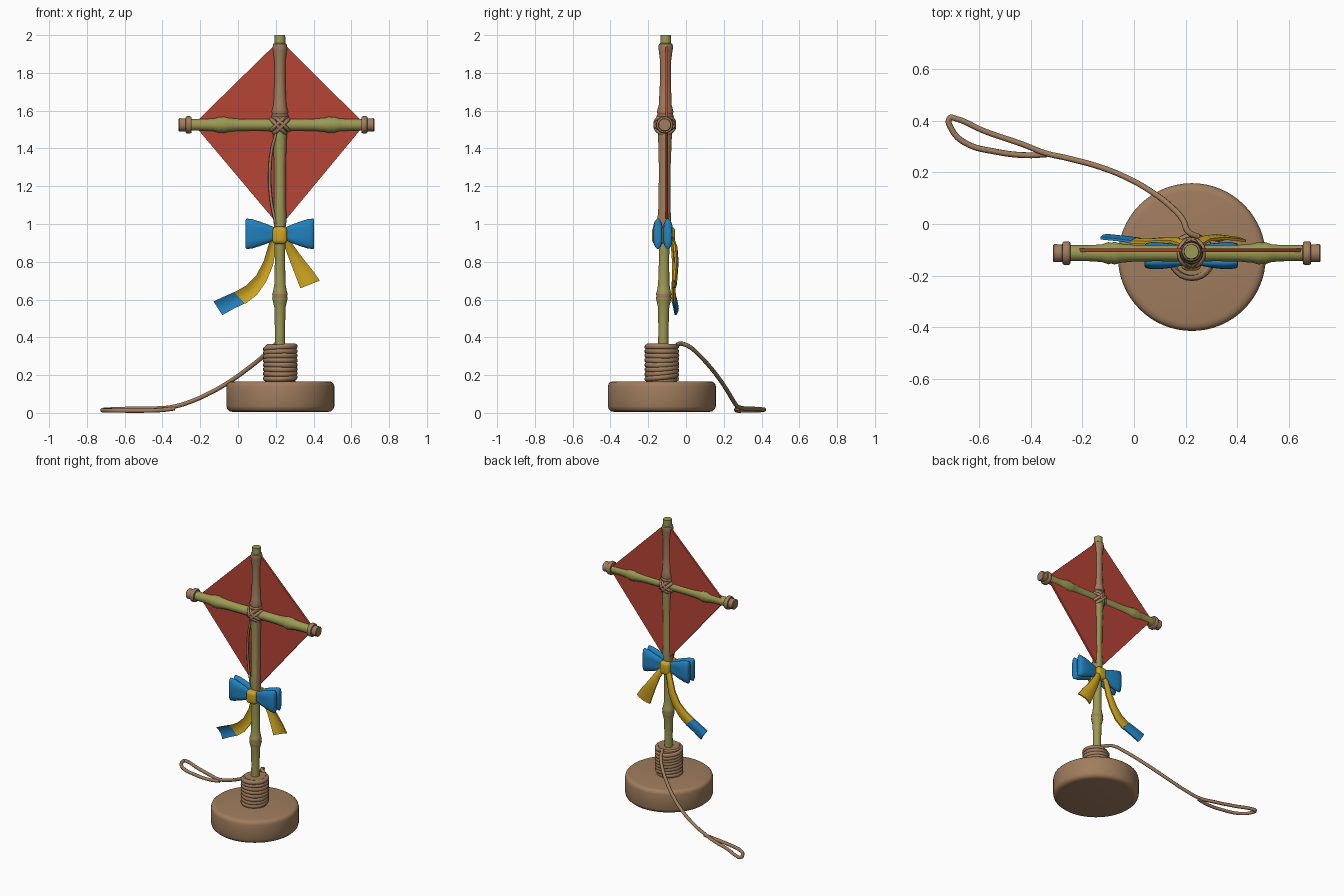
import bpy, bmesh, math
from mathutils import Vector, Matrix

if "Cube" in bpy.data.objects:
    bpy.data.objects.remove(bpy.data.objects["Cube"])

def mat(name, c):
    m = bpy.data.materials.new(name)
    m.diffuse_color = (*c, 1)
    m.use_nodes = True
    m.node_tree.nodes["Principled BSDF"].inputs["Base Color"].default_value = m.diffuse_color
    return m

BROWN = mat("brown rope and wood", (0.35, 0.205, 0.11))
GREEN = mat("bamboo green", (0.33, 0.32, 0.085))
RED = mat("sail red", (0.47, 0.058, 0.036))
BLUE = mat("ribbon blue", (0.015, 0.22, 0.51))
YELLOW = mat("ribbon yellow", (0.62, 0.37, 0.015))

def finish(name, bm, mats, angle=40):
    bmesh.ops.recalc_face_normals(bm, faces=bm.faces[:])
    me = bpy.data.meshes.new(name)
    bm.to_mesh(me)
    bm.free()
    ob = bpy.data.objects.new(name, me)
    bpy.context.collection.objects.link(ob)
    for m in mats:
        me.materials.append(m)
    bpy.ops.object.select_all(action='DESELECT')
    ob.select_set(True)
    bpy.context.view_layer.objects.active = ob
    bpy.ops.object.shade_smooth_by_angle(angle=math.radians(angle))
    return ob

def loft(name, rings, mats, rule=None, angle=40):
    """Skin a list of closed point rings and cap both ends."""
    bm = bmesh.new()
    vs = [[bm.verts.new(p) for p in r] for r in rings]
    n = len(vs[0])
    for a, b in zip(vs, vs[1:]):
        for i in range(n):
            bm.faces.new((a[i], a[(i + 1) % n], b[(i + 1) % n], b[i]))
    bm.faces.new(vs[0])
    bm.faces.new(vs[-1])
    bmesh.ops.recalc_face_normals(bm, faces=bm.faces[:])
    if rule:
        for f in bm.faces:
            f.material_index = rule(f.calc_center_median(), f.normal)
    return finish(name, bm, mats, angle)

def lathe(name, profile, mtx, mats, rule=None, n=28, angle=40):
    rings = [[mtx @ Vector((r * math.cos(2 * math.pi * i / n), r * math.sin(2 * math.pi * i / n), z))
              for i in range(n)] for z, r in profile]
    return loft(name, rings, mats, rule, angle)

def rope(name, pts, r, m, cyclic=False, res=6):
    cu = bpy.data.curves.new(name, 'CURVE')
    cu.dimensions = '3D'
    cu.bevel_depth, cu.bevel_resolution, cu.resolution_u = r, 2, res
    cu.use_fill_caps = True
    sp = cu.splines.new('BEZIER')
    sp.bezier_points.add(len(pts) - 1)
    for b, p in zip(sp.bezier_points, pts):
        b.co = p
        b.handle_left_type = b.handle_right_type = 'AUTO'
    sp.use_cyclic_u = cyclic
    cu.materials.append(m)
    ob = bpy.data.objects.new(name, cu)
    bpy.context.collection.objects.link(ob)
    bpy.ops.object.select_all(action='DESELECT')
    ob.select_set(True)
    bpy.context.view_layer.objects.active = ob
    bpy.ops.object.convert(target='MESH')
    bpy.ops.object.shade_smooth_by_angle(angle=math.radians(50))

CX, CY = 0.224, -0.128

# round wooden base with rounded rims
lathe("base", [(0.005, 0.25), (0.008, 0.268), (0.02, 0.281), (0.035, 0.286), (0.14, 0.286),
               (0.155, 0.282), (0.164, 0.272), (0.167, 0.255)],
      Matrix.Translation((CX, CY, 0)), [BROWN], n=64)

# rope wound around the foot of the pole
lathe("winding_core", [(0.15, 0.08), (0.355, 0.08), (0.365, 0.07)], Matrix.Translation((CX, CY, 0)), [BROWN])
turns = 8
rope("winding", [(CX + 0.077 * math.cos(a), CY + 0.077 * math.sin(a), 0.175 + 0.18 * k / (turns * 8)
                  + 0.006 * math.sin(a * 0.93))
                 for k in range(turns * 8 + 1) for a in [k * math.pi / 4 + math.pi / 2]], 0.0155, BROWN, res=3)

# loose rope trailing to the ground, ending in a loop
tail = [(0.25, -0.05, 0.355), (0.21, -0.03, 0.367), (0.19, 0.015, 0.352), (0.14, 0.07, 0.305),
        (0.06, 0.13, 0.24), (-0.03, 0.18, 0.175), (-0.13, 0.22, 0.115), (-0.25, 0.253, 0.06),
        (-0.345, 0.275, 0.032)]
rope("loose_rope", tail + [(-0.43, 0.308, 0.024), (-0.58, 0.36, 0.022), (-0.69, 0.408, 0.018),
                           (-0.713, 0.41, 0.016), (-0.705, 0.365, 0.014), (-0.655, 0.315, 0.013),
                           (-0.53, 0.279, 0.012), (-0.41, 0.266, 0.015), (-0.335, 0.27, 0.024)], 0.0115, BROWN)

# upright bamboo pole, leaning slightly back; browner towards the top and at the sides
def pole_rule(c, n):
    if 0.605 < c.z < 0.63 or 1.5 < c.z < 1.955:
        return 1
    return 1 if 0.98 < c.z < 1.5 and abs(n.x) > 0.55 else 0

lean = Matrix.Translation((0.222, -0.123, 0)) @ Matrix(((1, 0, 0, 0), (0, 1, 0.008, 0), (0, 0, 1, 0), (0, 0, 0, 1)))
lathe("pole", [(0.16, 0.028), (0.45, 0.027), (0.56, 0.03), (0.595, 0.038), (0.607, 0.041), (0.618, 0.038),
               (0.629, 0.041), (0.645, 0.036), (0.68, 0.03), (0.8, 0.027), (0.98, 0.03), (1.03, 0.036),
               (1.1, 0.031), (1.3, 0.031), (1.45, 0.036), (1.5, 0.04), (1.555, 0.043), (1.572, 0.046),
               (1.582, 0.04), (1.595, 0.044), (1.63, 0.034), (1.75, 0.029), (1.86, 0.029), (1.915, 0.036),
               (1.935, 0.039), (1.952, 0.036), (1.957, 0.029), (2.0, 0.028)],
      lean, [GREEN, BROWN], pole_rule)

# bamboo crossbar, mirrored profile with brown bound ends
half = [(0, 0.032), (0.12, 0.031), (0.2, 0.032), (0.255, 0.037), (0.28, 0.044), (0.292, 0.04), (0.302, 0.043),
        (0.33, 0.034), (0.38, 0.031), (0.449, 0.031), (0.451, 0.042), (0.458, 0.046), (0.474, 0.046),
        (0.48, 0.042), (0.482, 0.034), (0.514, 0.035), (0.518, 0.031)]
bar = [(-t, r) for t, r in half[:0:-1]] + half
lathe("crossbar", bar, Matrix.Translation((0.204, -0.113, 1.525)) @ Matrix.Rotation(math.pi / 2, 4, 'Y'),
      [GREEN, BROWN], lambda c, n: 1 if abs(c.x - 0.204) > 0.449 else 0)

# crossed lashing where the poles meet
for s in (-1, 1):
    for off in (-0.012, 0.012):
        pts = []
        for k in range(12):
            a = k * math.pi / 6
            u, v = 0.052 * math.cos(a), 0.049 * math.sin(a)
            pts.append((0.222 + 0.707 * (u + off), -0.112 + v, 1.525 + s * 0.707 * (u - off)))
        rope("lashing", pts, 0.011, BROWN, cyclic=True, res=4)

# diamond sail in the plane of the poles
rim = [(0.222, 1.975), (0.672, 1.528), (0.222, 0.985), (-0.235, 1.528)]
loft("sail", [[(x, y, z) for x, z in rim] for y in (-0.108, -0.094)], [RED])

# slack bridle cord in front of the sail
rope("bridle_cord", [(0.205, -0.14, 1.49), (0.18, -0.135, 1.4), (0.168, -0.13, 1.28), (0.175, -0.13, 1.13),
                     (0.2, -0.135, 1.0)], 0.008, BROWN)

# bow: a front and a back pair of puffed loops
prof = [(0.0, 0.03, 0.012), (0.04, 0.034, 0.014), (0.075, 0.05, 0.022), (0.12, 0.066, 0.027),
        (0.155, 0.077, 0.027), (0.176, 0.081, 0.022), (0.181, 0.074, 0.014)]
for y, tag in ((-0.149, "front"), (-0.096, "back")):
    for s, side in ((-1, "left"), (1, "right")):
        rings = []
        for t, h, d in prof:
            ring = []
            for i in range(24):
                c, q = math.cos(i * math.pi / 12), math.sin(i * math.pi / 12)
                zz = math.copysign(abs(q) ** 0.75, q)
                crease = 1 - 0.3 * math.exp(-(zz * 3) ** 2) * (1 - t / 0.19)
                ring.append((0.222 + s * (t + 0.01 * zz * zz * (0 if t > 0.16 else -1)), y + d * c * crease,
                             0.948 + h * zz))
            rings.append(ring)
        loft("bow_loop_%s_%s" % (tag, side), rings, [BLUE], angle=60)

# yellow knot band
bm = bmesh.new()
bmesh.ops.create_cube(bm, size=1)
bmesh.ops.scale(bm, vec=(0.078, 0.122, 0.092), verts=bm.verts[:])
bmesh.ops.translate(bm, vec=(0.221, -0.119, 0.94), verts=bm.verts[:])
bmesh.ops.bevel(bm, geom=bm.edges[:], offset=0.022, segments=4, affect='EDGES', profile=0.5)
finish("bow_knot", bm, [YELLOW], 60)

# hanging ribbon tails: (left x, z, right x, z, y) stations, with a small thickness
def ribbon(name, st, m):
    rings = []
    for x0, z0, x1, z1, y in st:
        a, b = Vector((x0, y, z0)), Vector((x1, y, z1))
        mid = [a.lerp(b, k / 4) + Vector((0, 0.012 * (1 - (k / 2 - 1) ** 2), 0)) for k in range(5)]
        o = Vector((0, 0.005, 0))
        rings.append([p - o for p in mid] + [p + o for p in mid[::-1]])
    loft(name, rings, [m], angle=45)

ribbon("left_tail", [(0.185, 0.93, 0.225, 0.92, -0.085), (0.165, 0.90, 0.205, 0.885, -0.075),
                     (0.135, 0.80, 0.185, 0.78, -0.068), (0.095, 0.725, 0.15, 0.695, -0.068),
                     (0.045, 0.675, 0.10, 0.625, -0.072), (-0.02, 0.638, 0.04, 0.578, -0.07)], YELLOW)
ribbon("left_tail_tip", [(-0.012, 0.643, 0.046, 0.584, -0.069), (-0.06, 0.622, -0.02, 0.553, -0.062),
                         (-0.13, 0.59, -0.083, 0.518, -0.055)], BLUE)
ribbon("right_tail", [(0.225, 0.92, 0.265, 0.93, -0.08), (0.25, 0.87, 0.295, 0.885, -0.062),
                      (0.28, 0.79, 0.35, 0.81, -0.056), (0.305, 0.725, 0.395, 0.755, -0.06),
                      (0.33, 0.66, 0.433, 0.70, -0.065)], YELLOW)
